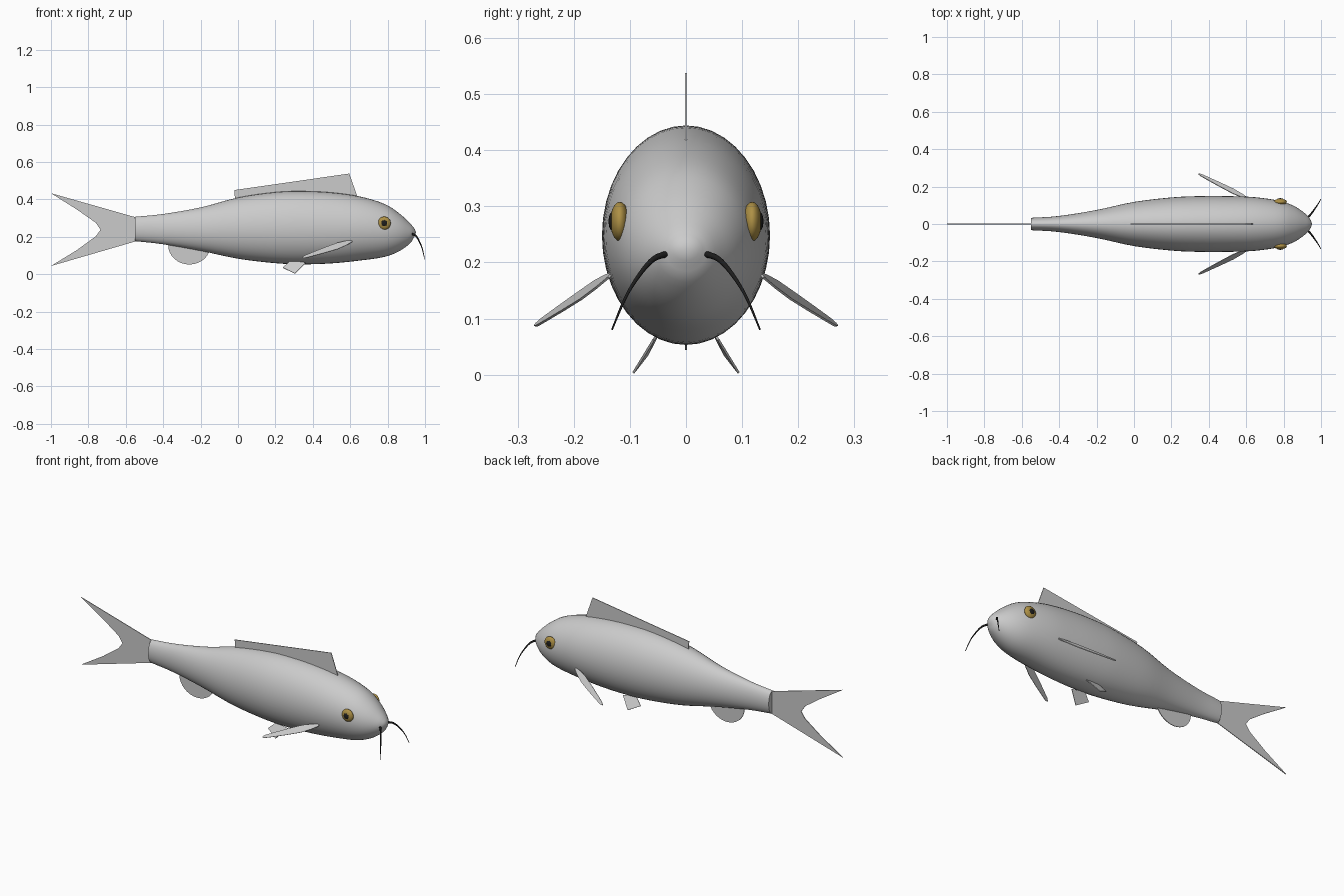
import bpy, bmesh, math
from mathutils import Vector

if "Cube" in bpy.data.objects:
    bpy.data.objects.remove(bpy.data.objects["Cube"])


def material(name, color):
    m = bpy.data.materials.new(name)
    m.diffuse_color = color
    m.use_nodes = True
    m.node_tree.nodes["Principled BSDF"].inputs["Base Color"].default_value = m.diffuse_color
    return m


gold = material("gold", (0.42, 0.28, 0.06, 1))
black = material("black", (0.012, 0.012, 0.012, 1))


def make(name, verts, faces, mat=None, smooth=False):
    me = bpy.data.meshes.new(name)
    me.from_pydata([tuple(v) for v in verts], [], faces)
    bm = bmesh.new()
    bm.from_mesh(me)
    bmesh.ops.recalc_face_normals(bm, faces=bm.faces)
    bm.to_mesh(me)
    bm.free()
    ob = bpy.data.objects.new(name, me)
    bpy.context.collection.objects.link(ob)
    if mat:
        me.materials.append(mat)
    if smooth:
        bpy.ops.object.select_all(action='DESELECT')
        ob.select_set(True)
        bpy.context.view_layer.objects.active = ob
        bpy.ops.object.shade_smooth_by_angle(angle=math.radians(50))
    return ob


def spline(pts, steps):
    """Catmull-Rom through the control points."""
    p = [Vector(q) for q in pts]
    p = [2 * p[0] - p[1]] + p + [2 * p[-1] - p[-2]]
    out = []
    for i in range(1, len(p) - 2):
        a, b, c, d = p[i - 1:i + 3]
        for k in range(steps):
            t = k / steps
            out.append(0.5 * (2 * b + (c - a) * t + (2 * a - 5 * b + 4 * c - d) * t * t
                              + (3 * b - a - 3 * c + d) * t ** 3))
    return out + [p[-2]]


# Body: stations of x, top z, bottom z, half width
stations = [(-0.55, .307, .177, .033), (-0.4, .322, .16, .043), (-0.2, .357, .125, .075),
            (0, .41, .083, .118), (.2, .439, .059, .142), (.35, .444, .053, .149),
            (.5, .437, .058, .149), (.65, .416, .073, .143), (.78, .377, .092, .123),
            (.86, .327, .122, .094), (.92, .272, .165, .052), (.944, .243, .203, .023)]
rings = spline(stations, 4)
N = 40
verts, faces = [], []
for x, top, bot, w in rings:
    for k in range(N):
        a = 2 * math.pi * k / N
        verts.append((x, w * math.cos(a), (top + bot) / 2 + (top - bot) / 2 * math.sin(a)))
for i in range(len(rings) - 1):
    for k in range(N):
        n = (k + 1) % N
        faces.append((i * N + k, i * N + n, (i + 1) * N + n, (i + 1) * N + k))
faces.append(tuple(range(N)))
verts.append((.952, 0, .224))
last = (len(rings) - 1) * N
faces += [(last + k, last + (k + 1) % N, len(verts) - 1) for k in range(N)]
make("body", verts, faces, smooth=True)


# Thin flat fins
def fin(name, pts, thick=0.004):
    ob = make(name, pts, [tuple(range(len(pts)))])
    s = ob.modifiers.new("thickness", 'SOLIDIFY')
    s.thickness = thick
    s.offset = 0
    return ob


def flat(pts):
    return [(x, 0, z) for x, z in pts]


fin("dorsal_fin", flat([(-.02, .45), (.595, .538), (.642, .405), (.3, .42), (-.015, .39)]))
fin("anal_fin", flat([(-.26 + .113 * math.cos(a), .155 - .103 * math.sin(a))
                      for a in [math.pi * k / 16 for k in range(17)]]))
fin("tail_fin", flat([(-.53, .302), (-.56, .308), (-1, .433), (-.86, .345), (-.76, .275), (-.735, .238),
                      (-.76, .203), (-.86, .13), (-1, .044), (-.56, .172), (-.53, .18)]))

# Paired parts
for side, s in (("right", -1), ("left", 1)):
    # Pectoral fin: narrow tapered blade sweeping back and out
    root, tip = Vector((.61, .135, .177)), Vector((.345, .268, .089))
    w = Vector((-.003, -.012, .016))
    prof = [(0, .25), (.12, .7), (.3, 1), (.55, .85), (.8, .6), (.95, .42), (1, .15)]
    edge = [root.lerp(tip, t) + w * h for t, h in prof]
    edge += [root.lerp(tip, t) - w * h for t, h in reversed(prof)]
    fin(side + "_pectoral_fin", [(p.x, s * p.y, p.z) for p in edge])

    # Pelvic fin
    fin(side + "_pelvic_fin", [(.24, s * .069, .035), (.305, s * .094, .003),
                               (.362, s * .058, .062), (.28, s * .05, .072)])

    # Eye and pupil
    for part, r, dy, y, mat in (("eye", .035, .017, .118, gold), ("pupil", .016, .006, .132, black)):
        bpy.ops.mesh.primitive_uv_sphere_add(segments=24, ring_count=12, radius=1,
                                             location=(.782, s * y, .273))
        ob = bpy.context.object
        ob.name = side + "_" + part
        ob.scale = (r, dy, r)
        ob.data.materials.append(mat)
        bpy.ops.object.shade_smooth()

    # Whisker: tapered tube
    cu = bpy.data.curves.new(side + "_whisker", 'CURVE')
    cu.dimensions = '3D'
    cu.bevel_depth = .006
    cu.bevel_resolution = 3
    cu.use_fill_caps = True
    cu.materials.append(black)
    pts = spline([(.928, .032, .216), (.95, .058, .206), (.968, .083, .178),
                  (.985, .108, .137), (.998, .132, .08)], 5)
    sp = cu.splines.new('POLY')
    sp.points.add(len(pts) - 1)
    for i, p in enumerate(pts):
        sp.points[i].co = (p.x, s * p.y, p.z, 1)
        sp.points[i].radius = 1 - .75 * i / (len(pts) - 1)
    bpy.context.collection.objects.link(bpy.data.objects.new(side + "_whisker", cu))
